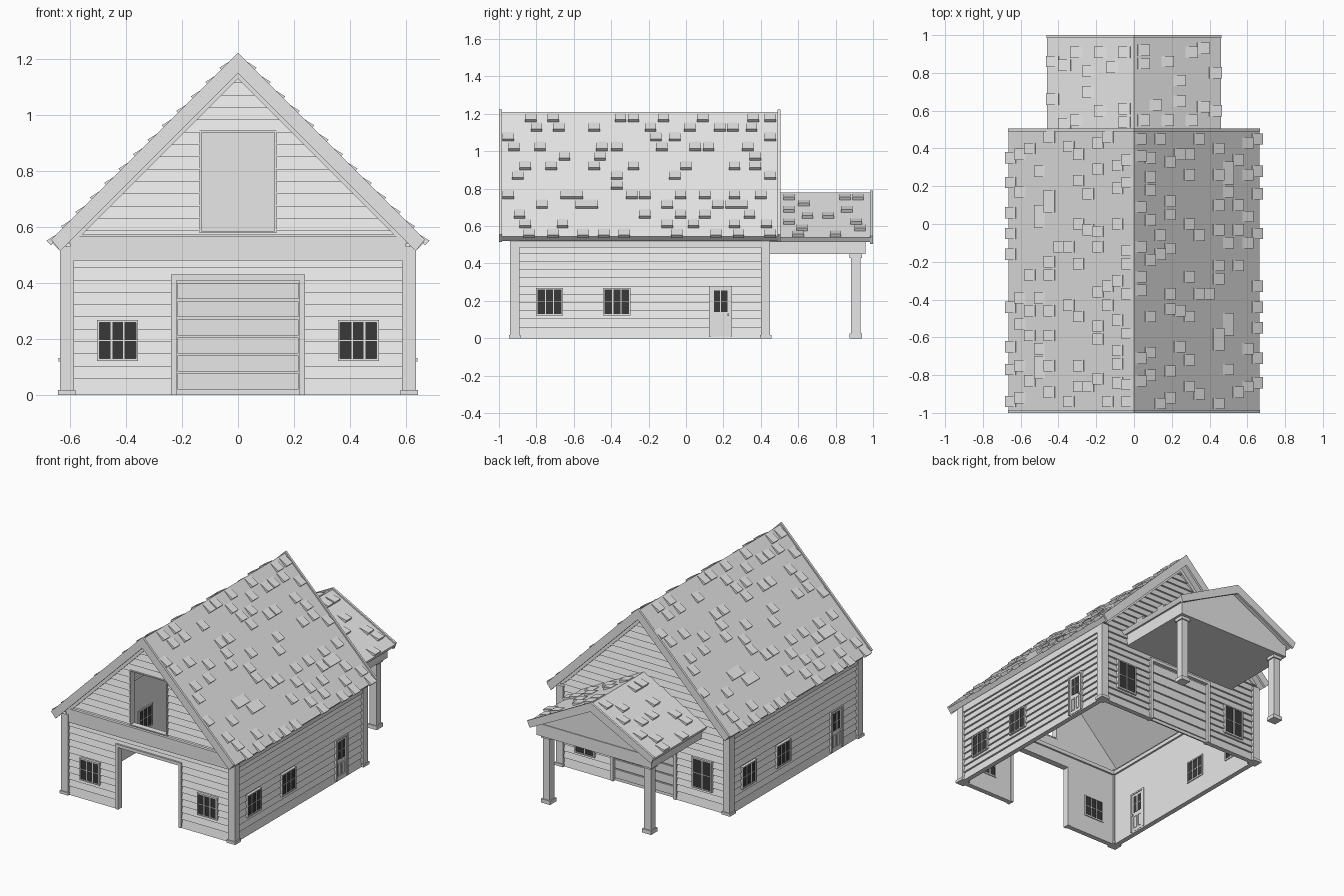
import bpy, bmesh, math
from mathutils import Matrix, Vector

cube = bpy.data.objects.get("Cube")
if cube:
    bpy.data.objects.remove(cube, do_unlink=True)


def material(name, value):
    m = bpy.data.materials.new(name)
    m.use_nodes = True
    colour = (value, value, value, 1)
    m.diffuse_color = colour
    m.node_tree.nodes["Principled BSDF"].inputs["Base Color"].default_value = colour
    return m


GREY = material("pale_grey", 0.8)
DARK = material("dark_glass", 0.04)


class Part:
    """Collects solids in a local frame and turns them into one object."""

    def __init__(self, name, matrix=None):
        self.name, self.bm = name, bmesh.new()
        self.matrix = matrix or Matrix()

    def loft(self, a, b, mat=0):
        va = [self.bm.verts.new(p) for p in a]
        vb = [self.bm.verts.new(p) for p in b]
        n = len(va)
        faces = [self.bm.faces.new(va), self.bm.faces.new(vb[::-1])]
        for i in range(n):
            j = (i + 1) % n
            faces.append(self.bm.faces.new((va[j], va[i], vb[i], vb[j])))
        for f in faces:
            f.material_index = mat

    def prism(self, outline, y0, y1, mat=0):
        self.loft([(x, y0, z) for x, z in outline], [(x, y1, z) for x, z in outline], mat)

    def box(self, x0, x1, y0, y1, z0, z1, mat=0):
        self.prism([(x0, z0), (x1, z0), (x1, z1), (x0, z1)], y0, y1, mat)

    def done(self):
        bmesh.ops.recalc_face_normals(self.bm, faces=self.bm.faces)
        self.bm.transform(self.matrix)
        mesh = bpy.data.meshes.new(self.name)
        self.bm.to_mesh(mesh)
        self.bm.free()
        mesh.materials.append(GREY)
        mesh.materials.append(DARK)
        ob = bpy.data.objects.new(self.name, mesh)
        bpy.context.scene.collection.objects.link(ob)


def placed(x, y, degrees):
    return Matrix.Translation((x, y, 0)) @ Matrix.Rotation(math.radians(degrees), 4, "Z")


MID = -0.245
FRONT, BACK = placed(0, -0.92, 0), placed(0, 0.43, 180)
LEFT, RIGHT = placed(0.615, MID, 90), placed(-0.615, MID, 270)
PITCH, INNER = 0.044, 0.02


# Lapped siding; each board runs from the inner wall face to the outer lap
def siding(name, matrix, half, top, gable=False, openings=()):
    part = Part(name, matrix)
    levels = [0]
    while levels[-1] < top:
        levels.append(min(top, levels[-1] + (PITCH if levels[-1] else PITCH + 0.014)))

    def reach(z):
        return min(half, 1.165 - z) if gable else half

    for z0, z1 in zip(levels, levels[1:]):
        if z1 - z0 < 0.002:
            continue
        r0, r1 = reach(z0), reach(z1)
        spans = [(-r0, r0, -r1, r1)]
        for u0, u1, low, high in openings:
            if low < (z0 + z1) / 2 < high:
                spans = [(-r0, u0, -r1, u0), (u1, r0, u1, r1)]
        for a0, b0, a1, b1 in spans:
            part.loft([(a0, -0.012, z0), (a0, INNER, z0), (a1, INNER, z1), (a1, 0, z1)],
                      [(b0, -0.012, z0), (b0, INNER, z0), (b1, INNER, z1), (b1, 0, z1)])
    part.done()


DOORWAY, LOFT = (-0.22, 0.22, 0, 0.41), (-0.13, 0.13, 0.586, 0.938)
siding("front_wall", FRONT, 0.615, 1.16, True, [DOORWAY, LOFT])
siding("back_wall", BACK, 0.615, 1.16, True, [DOORWAY])
siding("left_wall", LEFT, 0.665, 0.53)
siding("right_wall", RIGHT, 0.665, 0.53)


# Frame of four bars around a rectangle
def surround(part, u0, u1, z0, z1, t, y0, y1, sill=True):
    for a, b in ((u0 - t, u0), (u1, u1 + t)):
        part.box(a, b, y0, y1, z0, z1)
    part.box(u0 - t, u1 + t, y0, y1, z1, z1 + t)
    if sill:
        part.box(u0 - t, u1 + t, y0, y1, z0 - t, z0)


def glazing(part, u0, u1, z0, z1, cols, rows):
    part.box(u0, u1, -0.014, INNER + 0.002, z0, z1, 1)
    for i in range(1, cols):
        u = u0 + (u1 - u0) * i / cols
        part.box(u - 0.003, u + 0.003, -0.017, INNER + 0.004, z0, z1)
    for i in range(1, rows):
        z = z0 + (z1 - z0) * i / rows
        part.box(u0, u1, -0.016, INNER + 0.003, z - 0.002, z + 0.002)


def window(name, matrix, u, z0, z1, cols):
    part = Part(name, matrix)
    surround(part, u - 0.065, u + 0.065, z0, z1, 0.008, -0.02, INNER + 0.006)
    glazing(part, u - 0.065, u + 0.065, z0, z1, cols, 2)
    part.done()


def side_door(name, matrix, u):
    part = Part(name, matrix)
    surround(part, u - 0.052, u + 0.052, 0.01, 0.27, 0.01, -0.02, INNER + 0.006, False)
    part.box(u - 0.052, u + 0.052, -0.013, INNER + 0.001, 0.01, 0.27)
    glazing(part, u - 0.036, u + 0.036, 0.14, 0.255, 2, 2)
    for s in (-1, 1):
        surround(part, u + s * 0.021 - 0.011, u + s * 0.021 + 0.011, 0.035, 0.11,
                 0.004, -0.017, INNER + 0.004)
    part.box(u + 0.038, u + 0.046, -0.026, INNER + 0.01, 0.12, 0.132)
    part.done()


for side in (-1, 1):
    window("front_window", FRONT, side * 0.43, 0.13, 0.26, 3)
    window("back_window", BACK, side * 0.43, 0.125, 0.31, 2)
for side, matrix in (("left", LEFT), ("right", RIGHT)):
    for u in (-0.485, -0.125):
        window(side + "_window", matrix, u, 0.13, 0.26, 3)
    side_door(side + "_door", matrix, 0.43)

# Door and loft surrounds, frieze boards and rake trim
for name, matrix in (("front", FRONT), ("back", BACK)):
    trim = Part(name + "_trim", matrix)
    surround(trim, *DOORWAY, 0.02, -0.018, INNER + 0.004, False)
    for s in (-1, 1):
        trim.prism([(0, 1.13), (s * 0.585, 0.545), (s * 0.625, 0.545), (0, 1.17)], -0.017, 0.002)
    if name == "front":
        surround(trim, *LOFT, 0.007, -0.016, INNER + 0.002)
        trim.box(-0.6, 0.6, -0.016, 0.002, 0.48, 0.565)
        trim.box(-0.57, 0.57, -0.022, 0.002, 0.565, 0.573)
    trim.box(-0.6, 0.6, INNER - 0.002, INNER + 0.012, 0.49, 0.515)
    trim.done()
for name, matrix in (("left", LEFT), ("right", RIGHT)):
    trim = Part(name + "_frieze", matrix)
    trim.box(-0.66, 0.66, -0.015, 0.002, 0.485, 0.53)
    trim.box(-0.66, 0.66, INNER - 0.002, INNER + 0.012, 0.49, 0.515)
    trim.done()

# Panelled rear door
panels = Part("rear_door", BACK)
panels.box(-0.22, 0.22, 0.003, 0.012, 0, 0.41)
for i in range(6):
    z = 0.02 + i * 0.0645
    panels.box(-0.216, 0.216, -0.004, 0.018, z, z + 0.057)
panels.done()

# Corner boards with small plinths
corners = Part("corner_boards")
for s in (-1, 1):
    for y, inward in ((-0.94, 1), (0.45, -1)):
        for size, out, z0, z1 in ((0.05, 0, 0, 0.53), (0.055, 0.007, 0, 0.018)):
            xs = sorted((s * (0.635 + out), s * (0.635 - size)))
            ys = sorted((y - inward * out, y + inward * size))
            corners.box(*xs, *ys, z0, z1)
corners.done()


# Gabled roof slab with a raised board at each end
def roof(name, slab, board, y0, y1, ends):
    part = Part(name)
    for outline, a, b in [(slab, y0, y1)] + [(board, a, b) for a, b in ends]:
        mirrored = [(-x, z) for x, z in outline[::-1] if x]
        part.prism(outline + mirrored, a, b)
    part.done()


roof("main_roof", [(0, 1.16), (0.64, 0.52), (0.665, 0.545), (0, 1.21)],
     [(0, 1.15), (0.635, 0.515), (0.667, 0.555), (0, 1.222)],
     -0.99, 0.495, [(-1, -0.985), (0.49, 0.505)])
roof("porch_roof", [(0, 0.74), (0.445, 0.515), (0.46, 0.54), (0, 0.78)],
     [(0, 0.73), (0.445, 0.505), (0.462, 0.548), (0, 0.79)],
     0.43, 0.99, [(0.985, 1)])


# Loose raised shingles: rows of distances along the ridge, in hundredths
def shingles(name, rows, top, step, ridge, fall, centre):
    part = Part(name)
    for i, row in enumerate(rows):
        z = top - i * step
        for s in (-1, 1):
            down = Vector((s, 0, -fall)).normalized()
            normal = Vector((s * fall, 0, 1)).normalized()
            for entry in row:
                y = centre + s * (entry / 100 - centre)
                p = Vector((s * (ridge - z) / fall, y, z))
                wedge = [(-0.033, -0.005), (0.033, -0.005), (0.033, 0.018), (-0.033, 0.003)]
                ends = [[p + down * v + normal * n + Vector((0, w, 0)) for v, n in wedge]
                        for w in (-0.03, 0.03)]
                part.loft(*ends)
    part.done()


shingles("main_shingles", [
    (-83, -71, -35, -28, -12, 9, 36, 45), (-80, -68, -49, -19, 2, 18, 25, 35),
    (-95, -16, -6, 45), (-92, -78, -45, -37, -13, 5, 12, 33), (-65, -46, 37),
    (-86, -72, -49, -28, 0, 26, 37), (-90, -37, -6, 45), (-37,),
    (-95, -64, -58, -29, -22, -3, 10, 26, 40), (-77, -56, -50, -10, 17, 24, 30),
    (-89, -22, -3, 10, 34), (-86, -66, -10, 4, 26, 43),
    (-84, -71, -55, -44, -33, -5, 16, 28, 45)], 1.18, 0.0515, 1.21, 1, MID)
shingles("porch_shingles", [
    (55, 85, 92), (63,), (55, 86), (65, 76), (55, 91), (62, 93), (60, 80)],
    0.755, 0.033, 0.78, 0.522, 0.73)

# Porch ceiling block, gable infill and posts
porch = Part("porch_ceiling")
porch.box(-0.42, 0.42, 0.43, 0.96, 0.45, 0.53)
porch.prism([(-0.42, 0.525), (0.42, 0.525), (0, 0.745)], 0.43, 0.955)
porch.done()
for s in (-1, 1):
    post = Part("porch_post")
    for r, z0, z1 in ((0.025, 0, 0.46), (0.033, 0, 0.025), (0.033, 0.43, 0.455)):
        post.box(s * 0.37 - r, s * 0.37 + r, 0.907 - r, 0.907 + r, z0, z1)
    post.done()
